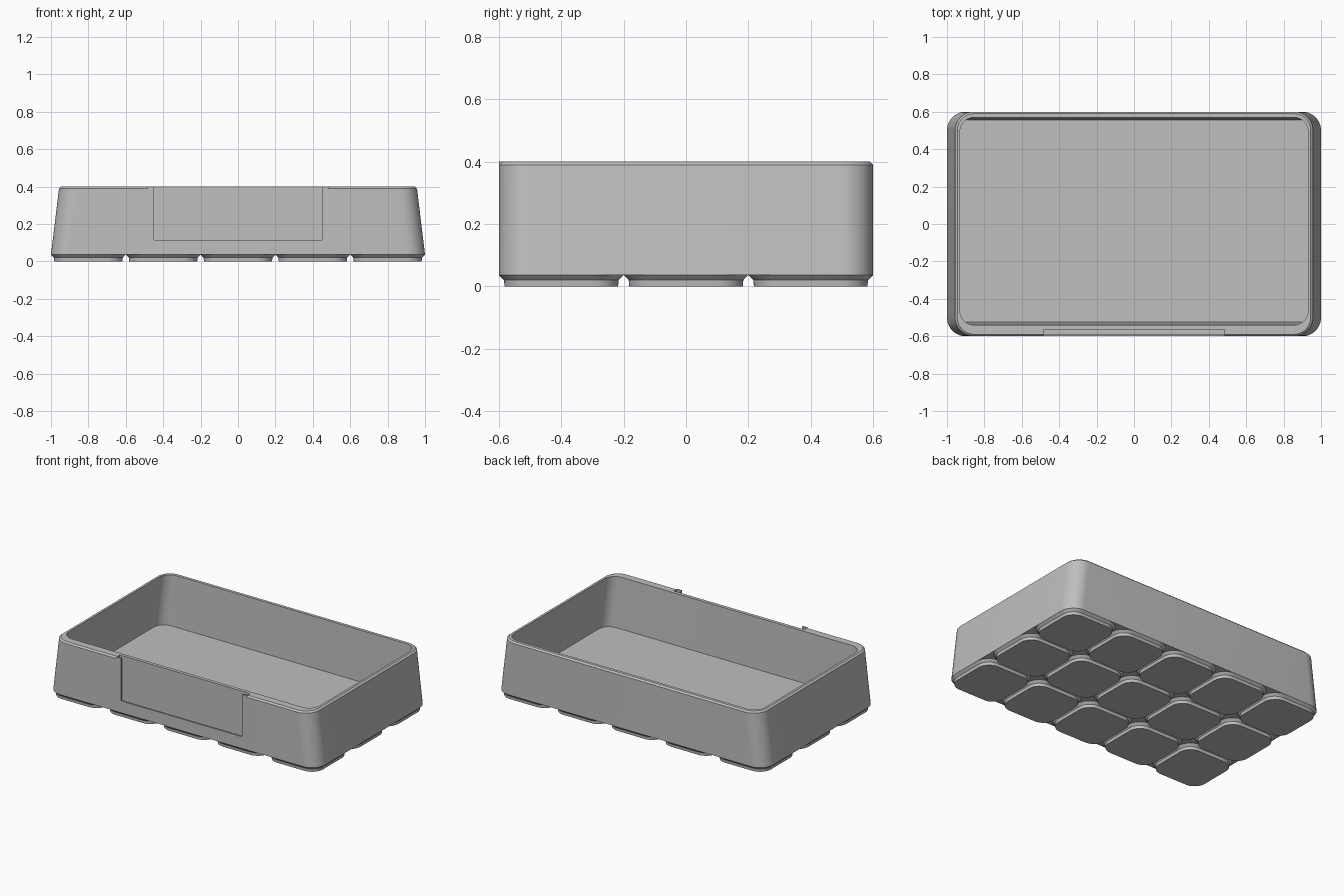
import bpy, bmesh
from math import cos, sin, pi

cube = bpy.data.objects.get("Cube")
if cube:
    bpy.data.objects.remove(cube, do_unlink=True)

grey = bpy.data.materials.new("light grey plastic")
grey.use_nodes = True
colour = (0.52, 0.52, 0.52, 1)
grey.diffuse_color = colour
grey.node_tree.nodes["Principled BSDF"].inputs["Base Color"].default_value = colour


def rounded_ring(bm, x0, x1, y0, y1, radius, z, steps=10):
    """Ring of vertices around a rounded rectangle."""
    corners = [(x1, y1, -1, -1), (x0, y1, 1, -1), (x0, y0, 1, 1), (x1, y0, -1, 1)]
    ring = []
    for quarter, (x, y, dx, dy) in enumerate(corners):
        for i in range(steps + 1):
            a = pi / 2 * (quarter + i / steps)
            ring.append(bm.verts.new((x + dx * radius + radius * cos(a),
                                      y + dy * radius + radius * sin(a), z)))
    return ring


def finish(name, bm):
    bmesh.ops.recalc_face_normals(bm, faces=bm.faces)
    mesh = bpy.data.meshes.new(name)
    bm.to_mesh(mesh)
    bm.free()
    mesh.materials.append(grey)
    obj = bpy.data.objects.new(name, mesh)
    bpy.context.collection.objects.link(obj)
    return obj


def loft(name, sections):
    """Skin a stack of rounded rectangles and cap both ends."""
    bm = bmesh.new()
    rings = [rounded_ring(bm, *s) for s in sections]
    for a, b in zip(rings, rings[1:]):
        for i in range(len(a)):
            j = (i + 1) % len(a)
            bm.faces.new((a[i], a[j], b[j], b[i]))
    bm.faces.new(rings[0])
    bm.faces.new(rings[-1])
    return finish(name, bm)


def box(name, x0, x1, y0, y1, z0, z1):
    bm = bmesh.new()
    bmesh.ops.create_cube(bm, size=1)
    for v in bm.verts:
        v.co = ((x0 + x1) / 2 + v.co.x * (x1 - x0),
                (y0 + y1) / 2 + v.co.y * (y1 - y0),
                (z0 + z1) / 2 + v.co.z * (z1 - z0))
    return finish(name, bm)


def activate(obj):
    bpy.ops.object.select_all(action='DESELECT')
    obj.select_set(True)
    bpy.context.view_layer.objects.active = obj


def smooth(obj):
    activate(obj)
    bpy.ops.object.shade_smooth_by_angle(angle=pi / 6)


def cut(obj, cutter):
    cutter.hide_render = True
    mod = obj.modifiers.new("cut", 'BOOLEAN')
    mod.operation = 'DIFFERENCE'
    mod.solver = 'EXACT'
    mod.object = cutter
    activate(obj)
    bpy.ops.object.modifier_apply(modifier=mod.name)
    bpy.data.objects.remove(cutter, do_unlink=True)


# Bin body: tapered ends, bevelled rim, hollow with a thicker front wall
BASE = 0.036
TOP = 0.4
body = loft("bin_body", [
    (-1, 1, -0.6, 0.6, 0.1, BASE),
    (-0.957, 0.957, -0.6, 0.6, 0.1, TOP - 0.01),
    (-0.945, 0.945, -0.59, 0.59, 0.09, TOP),
    (-0.93, 0.93, -0.54, 0.57, 0.075, TOP),
    (-0.963, 0.963, -0.525, 0.557, 0.075, 0.06),
])

# Label slot behind the front skin, and the window that opens onto it
cut(body, box("slot_cutter", -0.485, 0.485, -0.59, -0.563, 0.09, 0.5))
cut(body, box("window_cutter", -0.45, 0.45, -0.7, -0.58, 0.115, 0.5))
smooth(body)

# Square tops of the slot's retaining lips
for side, sign in (("left", 1), ("right", -1)):
    xs = sorted((sign * 0.45, sign * 0.485))
    box(side + "_lip_tab", *xs, -0.6, -0.59, TOP - 0.01, TOP)

# Grid of stacking feet
for col in range(5):
    for row in range(3):
        x, y = (col - 2) * 0.4, (row - 1) * 0.4
        smooth(loft(f"foot_{col + 1}_{row + 1}", [
            (x - h, x + h, y - h, y + h, r, z)
            for h, r, z in ((0.182, 0.082, 0), (0.184, 0.084, 0.02), (0.2, 0.1, BASE))
        ]))
